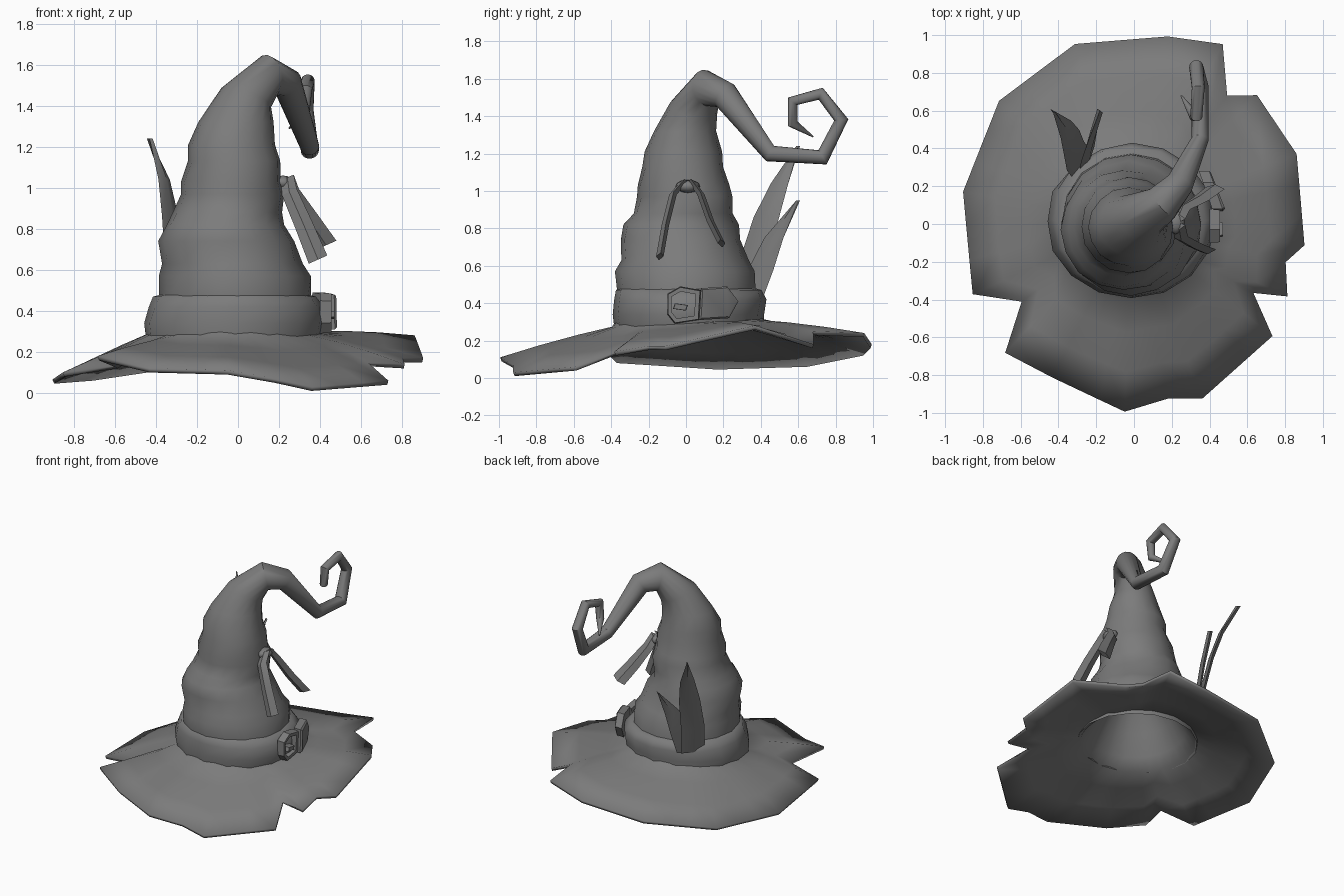
import bpy, bmesh, math, random
from mathutils import Vector

random.seed(4)
default_cube = bpy.data.objects.get("Cube")
if default_cube:
    bpy.data.objects.remove(default_cube, do_unlink=True)

# Single dark grey felt colour
felt = bpy.data.materials.new("dark grey felt")
felt.use_nodes = True
felt.diffuse_color = (0.2, 0.2, 0.2, 1)
felt.node_tree.nodes["Principled BSDF"].inputs["Base Color"].default_value = felt.diffuse_color


def make_object(name, bm, smooth=40, thickness=0):
    """Turn a bmesh into a named, shaded object."""
    bmesh.ops.recalc_face_normals(bm, faces=bm.faces[:])
    mesh = bpy.data.meshes.new(name)
    bm.to_mesh(mesh)
    bm.free()
    mesh.materials.append(felt)
    obj = bpy.data.objects.new(name, mesh)
    bpy.context.collection.objects.link(obj)
    if thickness:
        solid = obj.modifiers.new("thickness", "SOLIDIFY")
        solid.thickness = thickness
        solid.offset = 0
    bpy.ops.object.select_all(action="DESELECT")
    obj.select_set(True)
    bpy.context.view_layer.objects.active = obj
    bpy.ops.object.shade_smooth_by_angle(angle=math.radians(smooth))
    return obj


def loft(bm, rings, cap_start=True, cap_end=True, closed=False):
    """Bridge equal-length rings of points with quads."""
    loops = [[bm.verts.new(p) for p in ring] for ring in rings]
    pairs = list(zip(loops, loops[1:]))
    if closed:
        pairs.append((loops[-1], loops[0]))
    for low, high in pairs:
        for i in range(len(low)):
            j = (i + 1) % len(low)
            bm.faces.new((low[i], low[j], high[j], high[i]))
    if cap_start and not closed:
        bm.faces.new(loops[0][::-1])
    if cap_end and not closed:
        bm.faces.new(loops[-1])


def ellipse(center, u, v, sides, jitter=0):
    ring = []
    for i in range(sides):
        a = math.tau * i / sides
        k = 1 + random.uniform(-jitter, jitter)
        ring.append(Vector(center) + (u * math.cos(a) + v * math.sin(a)) * k)
    return ring


def level_ring(z, x0, x1, y0, y1, sides, jitter=0):
    """Horizontal ellipse filling the given x and y extents."""
    return ellipse(((x0 + x1) / 2, (y0 + y1) / 2, z),
                   Vector(((x1 - x0) / 2, 0, 0)), Vector((0, (y1 - y0) / 2, 0)), sides, jitter)


def tube_rings(path, sides):
    """Rings square to a path of (x, y, z, radius), without twist."""
    points = [Vector(p[:3]) for p in path]
    u, tangent, rings = Vector((1, 0, 0)), Vector((0, 0, 1)), []
    for i, p in enumerate(points):
        before = (p - points[i - 1]).normalized() if i else tangent
        after = (points[i + 1] - p).normalized() if i + 1 < len(points) else before
        new = (before + after).normalized()
        u = tangent.rotation_difference(new) @ u
        tangent = new
        rings.append(ellipse(p, u * path[i][3], tangent.cross(u) * path[i][3], sides))
    return rings


# Crumpled cone (z, x extents, y extents) that bends over into a curled tail
SIDES = 16
folds = [
    (0.44, -0.38, 0.36, -0.37, 0.38),
    (0.57, -0.38, 0.35, -0.38, 0.37), (0.63, -0.37, 0.31, -0.35, 0.33),
    (0.74, -0.39, 0.28, -0.35, 0.29), (0.82, -0.35, 0.22, -0.33, 0.28),
    (0.88, -0.32, 0.22, -0.28, 0.25), (0.97, -0.28, 0.23, -0.26, 0.25),
    (1.03, -0.28, 0.21, -0.26, 0.23), (1.13, -0.24, 0.21, -0.23, 0.2),
    (1.21, -0.24, 0.18, -0.22, 0.19), (1.32, -0.19, 0.17, -0.17, 0.16),
]
tail = [
    (0.04, 0.04, 1.44, 0.13), (0.15, 0.11, 1.55, 0.1), (0.24, 0.21, 1.51, 0.075),
    (0.35, 0.45, 1.2, 0.046), (0.35, 0.73, 1.18, 0.044), (0.33, 0.83, 1.38, 0.038),
    (0.34, 0.72, 1.52, 0.034), (0.33, 0.57, 1.48, 0.032), (0.32, 0.57, 1.36, 0.028),
    (0.25, 0.68, 1.29, 0.004),
]
bm = bmesh.new()
rings = [level_ring(*fold, SIDES, 0.02) for fold in folds]
loft(bm, rings + tube_rings(tail, SIDES), cap_start=False)
make_object("hat_cone_and_tail", bm, 50)

# Ragged brim: outline corners swept inwards and up into a tapering lining
outline = [
    (-0.43, -0.81, 0.11), (-0.05, -0.99, 0.1), (0.18, -0.92, 0.06), (0.36, -0.92, 0.02),
    (0.73, -0.59, 0.05), (0.63, -0.36, 0.14), (0.81, -0.38, 0.13), (0.8, -0.2, 0.16),
    (0.9, -0.11, 0.16), (0.86, 0.37, 0.27), (0.65, 0.68, 0.17), (0.49, 0.68, 0.24),
    (0.47, 0.95, 0.23), (0.18, 0.99, 0.17), (-0.31, 0.95, 0.13), (-0.71, 0.65, 0.07),
    (-0.9, 0.17, 0.055), (-0.85, -0.37, 0.09), (-0.59, -0.41, 0.13), (-0.68, -0.68, 0.17),
]
edge = []
for i, p in enumerate(outline):
    a, b = Vector(p), Vector(outline[(i + 1) % len(outline)])
    edge.append(a)
    if (b - a).length > 0.4:
        edge += [a.lerp(b, 1 / 3), a.lerp(b, 2 / 3)]


def brim_circle(radius, z):
    """A circle, tipped down at the front, with one point per edge point."""
    angles = [math.atan2(p.y - 0.01, p.x + 0.02) for p in edge]
    return [Vector((-0.02 + radius * math.cos(a), 0.01 + radius * math.sin(a),
                    z + 0.05 * radius * math.sin(a))) for a in angles]


bm = bmesh.new()
inner = brim_circle(0.4, 0.285)
slope = [[a.lerp(b, t) + Vector((0, 0, 0.03 * t * (1 - t))) for a, b in zip(inner, edge)]
         for t in (0, 0.3, 0.65, 1)]
lining = [brim_circle(r, z) for r, z in ((0.05, 0.8), (0.16, 0.68), (0.27, 0.5), (0.345, 0.36))]
loft(bm, lining + slope, cap_end=False)
make_object("brim", bm, 60, 0.022)

# Lumpy hat band
bm = bmesh.new()
loft(bm, [
    level_ring(0.26, -0.45, 0.41, -0.38, 0.41, SIDES, 0.015),
    level_ring(0.34, -0.46, 0.43, -0.39, 0.42, SIDES, 0.015),
    level_ring(0.42, -0.44, 0.42, -0.385, 0.43, SIDES, 0.015),
    level_ring(0.47, -0.41, 0.38, -0.375, 0.41, SIDES, 0.015),
    level_ring(0.48, -0.37, 0.34, -0.36, 0.37, SIDES),
    level_ring(0.35, -0.39, 0.36, -0.37, 0.39, SIDES),
], closed=True)
make_object("hat_band", bm, 80)


def side_slab(name, outline_yz, x_in, x_out, slope, hole=0):
    """Plate on the left side; an optional hole leaves only a frame."""
    count = len(outline_yz)
    cy = sum(p[0] for p in outline_yz) / count
    cz = sum(p[1] for p in outline_yz) / count

    def ring(x, k):
        return [Vector((x - slope * (y - cy), cy + (y - cy) * k, cz + (z - cz) * k))
                for y, z in outline_yz]
    bm = bmesh.new()
    if hole:
        loft(bm, [ring(x_in, 1), ring(x_out, 0.95), ring(x_out, hole), ring(x_in, hole)], closed=True)
    else:
        loft(bm, [ring(x_in, 1), ring(x_out - 0.01, 1), ring(x_out, 0.9)])
    make_object(name, bm, 30)


# Buckle frame, prong and pointed strap end
side_slab("buckle_frame", [(-0.1, 0.34), (-0.06, 0.29), (0.07, 0.31), (0.08, 0.47),
                           (-0.03, 0.49), (-0.1, 0.45)], 0.4, 0.455, 0, 0.72)
side_slab("buckle_prong", [(-0.07, 0.37), (0, 0.36), (0.01, 0.39), (-0.06, 0.4)], 0.41, 0.47, 0)
side_slab("strap_end", [(0.07, 0.31), (0.23, 0.32), (0.28, 0.41), (0.22, 0.49), (0.08, 0.48)],
          0.38, 0.445, 0.35)


def ribbon(name, path, across, depth):
    """Flat strip along a path of (x, y, z, half width)."""
    across, depth = Vector(across), Vector(depth)
    bm = bmesh.new()
    loft(bm, [[Vector(p[:3]) + across * p[3] * s + depth * t
               for s, t in ((-1, 0), (0, -1), (1, 0), (0, 1))] for p in path])
    make_object(name, bm, 30)


# Hanging tie: two ribbon ends below a knot
ribbon("front_tie", [(0.24, -0.01, 1.05, 0.035), (0.25, -0.07, 0.98, 0.04), (0.32, -0.11, 0.82, 0.045),
                     (0.39, -0.14, 0.65, 0.05)], (0.9, 0.1, 0.4), (0, 0.02, 0))
ribbon("back_tie", [(0.24, 0.03, 1.05, 0.035), (0.26, 0.08, 0.98, 0.04), (0.35, 0.13, 0.84, 0.05),
                    (0.43, 0.19, 0.72, 0.055)], (0.9, -0.1, 0.4), (0, 0.02, 0))
bm = bmesh.new()
bmesh.ops.create_uvsphere(bm, u_segments=8, v_segments=6, radius=0.05)
bmesh.ops.scale(bm, vec=(1, 1.3, 0.7), verts=bm.verts)
bmesh.ops.translate(bm, vec=(0.22, 0.01, 1.025), verts=bm.verts)
make_object("tie_knot", bm, 60)

# Two pointed feathers tucked into the band
facing, depth = (0.5, 0.85, 0), (-0.014, 0.01, 0)
ribbon("tall_feather", [(-0.28, 0.32, 0.42, 0.09), (-0.31, 0.36, 0.62, 0.09), (-0.33, 0.43, 0.86, 0.08),
                        (-0.36, 0.5, 1.04, 0.055), (-0.43, 0.6, 1.24, 0.002)], facing, depth)
ribbon("short_feather", [(-0.25, 0.34, 0.42, 0.08), (-0.24, 0.4, 0.58, 0.08), (-0.22, 0.47, 0.75, 0.06),
                         (-0.18, 0.6, 0.95, 0.002)], facing, depth)
